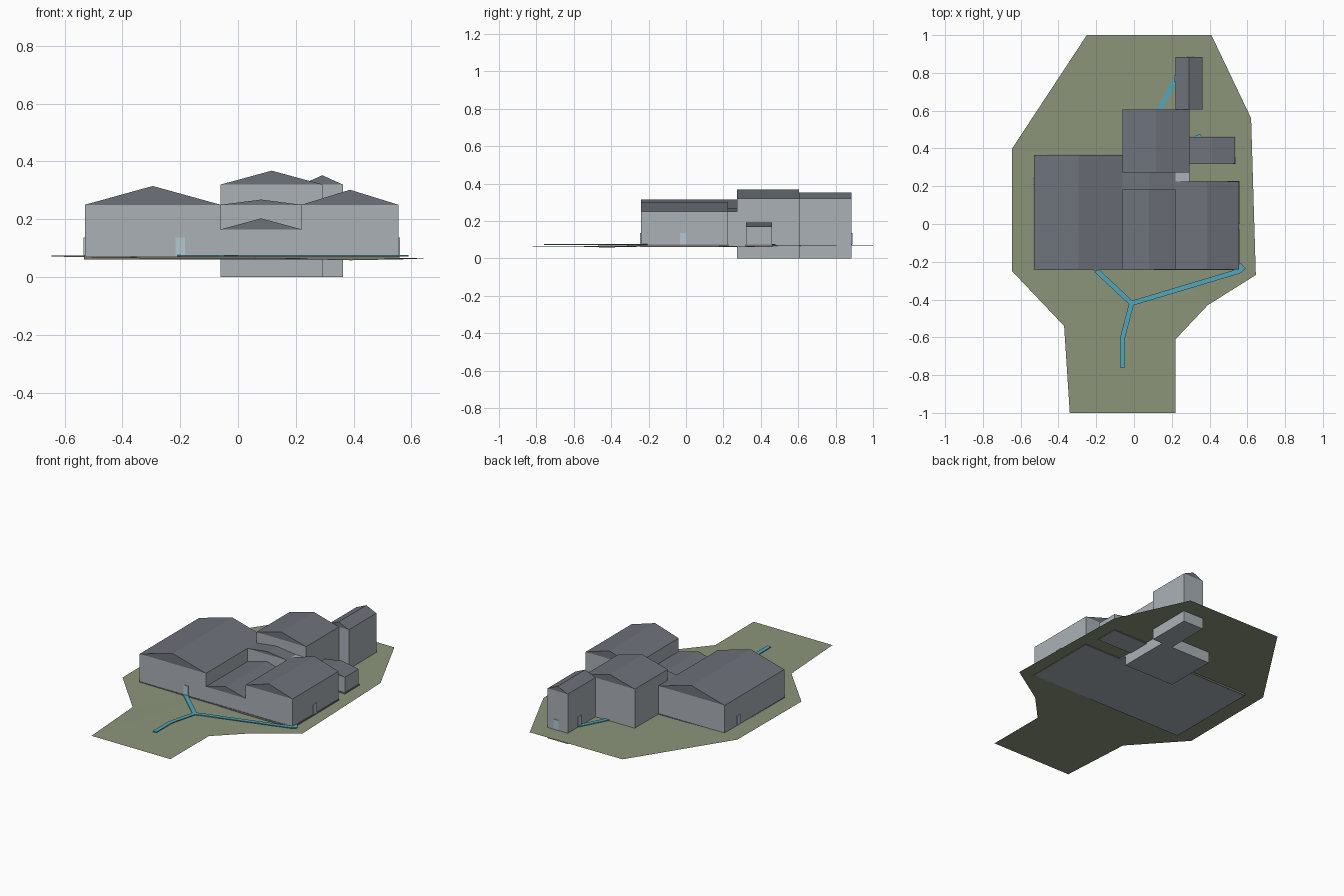
import bpy
from mathutils import Vector

if "Cube" in bpy.data.objects:
    bpy.data.objects.remove(bpy.data.objects["Cube"])


def material(name, rgb):
    m = bpy.data.materials.new(name)
    m.diffuse_color = (*rgb, 1)
    m.use_nodes = True
    m.node_tree.nodes["Principled BSDF"].inputs["Base Color"].default_value = m.diffuse_color
    return m


WALL = material("wall grey", (0.40, 0.44, 0.47))
ROOF = material("roof slate", (0.155, 0.17, 0.195))
GRASS = material("grass green", (0.26, 0.30, 0.195))
PATH = material("path blue", (0.085, 0.39, 0.50))
PLINTH = material("plinth taupe", (0.20, 0.18, 0.165))
DOOR = material("door pale blue", (0.46, 0.58, 0.64))


def mesh_object(name, verts, faces, mat):
    me = bpy.data.meshes.new(name)
    me.from_pydata(verts, [], faces)
    me.materials.append(mat)
    ob = bpy.data.objects.new(name, me)
    bpy.context.collection.objects.link(ob)
    return ob


def prism_y(name, profile, y0, y1, mat):
    """Extrude an anticlockwise xz profile from y0 to y1."""
    n = len(profile)
    verts = [(x, y, z) for y in (y0, y1) for x, z in profile]
    faces = [tuple(range(n)), tuple(reversed(range(n, 2 * n)))]
    faces += [(i, i + n, (i + 1) % n + n, (i + 1) % n) for i in range(n)]
    return mesh_object(name, verts, faces, mat)


def box(name, x0, x1, y0, y1, z0, z1, mat):
    return prism_y(name, [(x0, z0), (x1, z0), (x1, z1), (x0, z1)], y0, y1, mat)


# Buildings: walls with a gabled roof whose ridge runs front to back
buildings = {
    "left_hall": (-0.53, -0.06, -0.24, 0.365, 0.06, 0.25, 0.315),
    "middle_hall": (-0.06, 0.22, -0.24, 0.18, 0.06, 0.165, 0.203),
    "link_hall": (-0.06, 0.22, 0.18, 0.272, 0.06, 0.25, 0.268),
    "right_hall": (0.22, 0.555, -0.24, 0.225, 0.06, 0.25, 0.302),
    "rear_hall": (-0.06, 0.293, 0.272, 0.605, 0.0, 0.32, 0.368),
    "rear_tower": (0.22, 0.363, 0.605, 0.885, 0.0, 0.32, 0.352),
    "side_annex": (0.293, 0.535, 0.32, 0.46, 0.06, 0.17, 0.192),
}
for name, (x0, x1, y0, y1, z0, eave, ridge) in buildings.items():
    box(name + "_walls", x0, x1, y0, y1, z0, eave, WALL)
    prism_y(name + "_roof", [(x0, eave), (x1, eave), ((x0 + x1) / 2, ridge)],
            y0, y1, ROOF)

# Flat-topped corner link
box("corner_link", 0.22, 0.293, 0.225, 0.272, 0.06, 0.25, WALL)

# Low plinths around the front buildings and annex
for name in ("left_hall", "middle_hall", "right_hall", "side_annex"):
    x0, x1, y0, y1 = buildings[name][:4]
    e = 0.003
    box(name + "_plinth", x0 - e, x1 + e, y0 - e, y1 + e, 0.061, 0.073, PLINTH)

# Gently uneven ground sheet
outline = [(-0.25, 1, 0.072), (-0.645, 0.4, 0.075), (-0.645, -0.25, 0.071),
           (-0.37, -0.54, 0.066), (-0.34, -1, 0.065), (0.22, -1, 0.065),
           (0.22, -0.61, 0.064), (0.39, -0.43, 0.058), (0.645, -0.27, 0.063),
           (0.62, 0.56, 0.065), (0.41, 1, 0.069)]
n = len(outline)
mesh_object("ground", outline + [(-0.05, 0, 0.068)],
            [(i, (i + 1) % n, n) for i in range(n)], GRASS)


def ribbon(name, points, w=0.013, z0=0.071, z1=0.076):
    """Mitred path strip of half width w."""
    p = [Vector(q) for q in points]
    dirs = [(b - a).normalized() for a, b in zip(p, p[1:])]
    verts = []
    for i, q in enumerate(p):
        a, b = dirs[max(i - 1, 0)], dirs[min(i, len(dirs) - 1)]
        na, nb = Vector((-a.y, a.x)), Vector((-b.y, b.x))
        m = (na + nb).normalized()
        off = m * (w / max(m.dot(nb), 0.5))
        verts += [(*(q + off), z1), (*(q - off), z1),
                  (*(q - off), z0), (*(q + off), z0)]
    faces = [(0, 1, 2, 3), tuple(len(verts) - k for k in (1, 2, 3, 4))]
    for i in range(len(p) - 1):
        for k in range(4):
            j = (k + 1) % 4
            faces.append((4 * i + k, 4 * i + 4 + k, 4 * i + 4 + j, 4 * i + j))
    mesh_object(name, verts, faces, PATH)


# Footpaths
ribbon("front_path", [(-0.06, -0.76), (-0.06, -0.6), (-0.013, -0.42), (-0.2, -0.245)])
ribbon("right_path", [(-0.013, -0.42), (0.555, -0.25), (0.572, -0.235), (0.556, -0.215)])
ribbon("rear_path", [(0.13, 0.595), (0.225, 0.775)])
ribbon("annex_path", [(0.325, 0.458), (0.355, 0.47)], w=0.008)

# Doors as thin plates: centre x, centre y, facing axis
doors = [("front_door", -0.2, -0.242, "y"), ("right_door", 0.557, -0.015, "x"),
         ("left_door", -0.532, 0.225, "x"), ("tower_side_door", 0.218, 0.77, "x"),
         ("tower_rear_door", 0.3, 0.887, "y")]
for name, x, y, axis in doors:
    hx, hy = (0.016, 0.003) if axis == "y" else (0.003, 0.018)
    box(name, x - hx, x + hx, y - hy, y + hy, 0.075, 0.136, DOOR)
